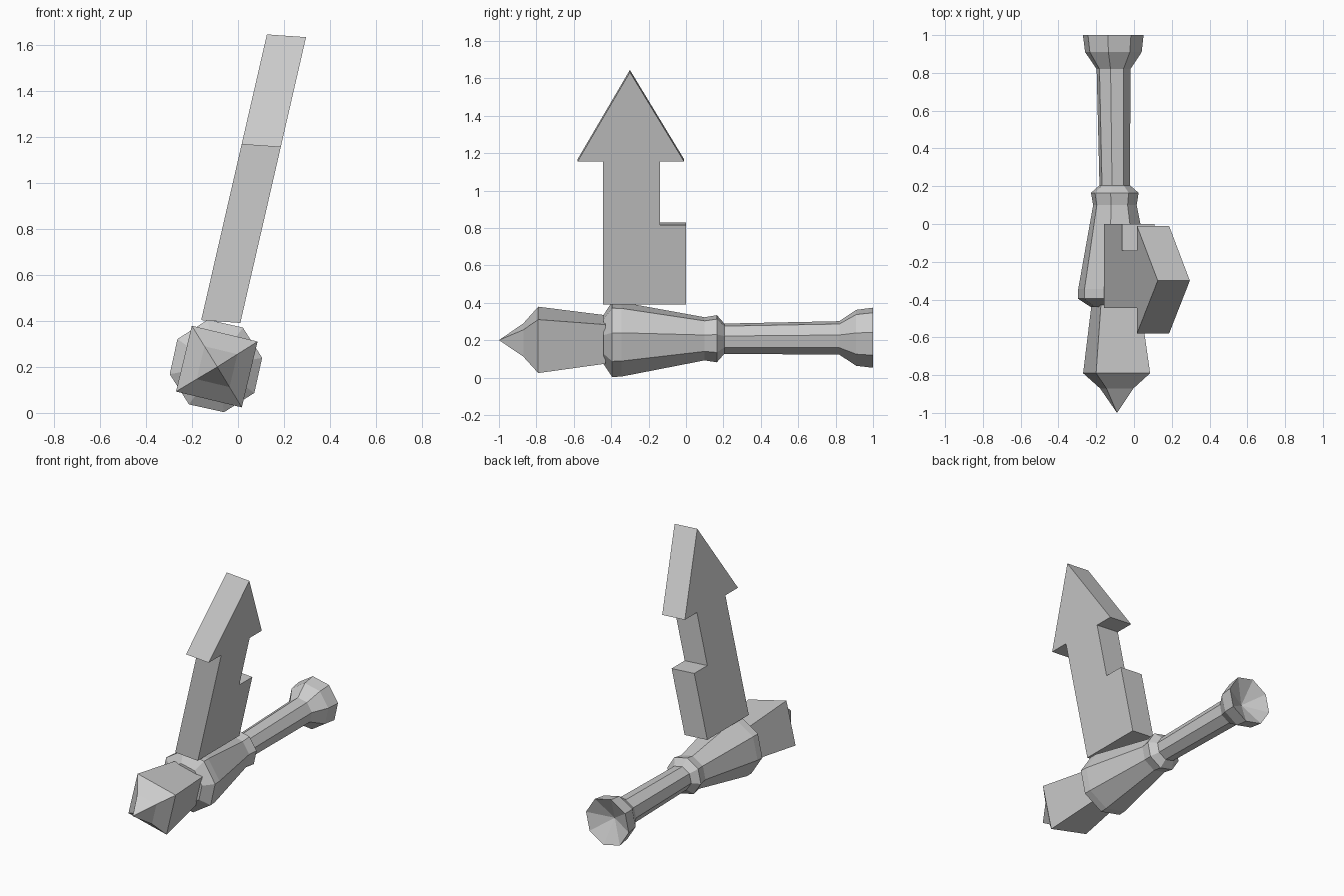
import bpy
import bmesh
import math
from mathutils import Vector

cube = bpy.data.objects.get("Cube")
if cube:
    bpy.data.objects.remove(cube, do_unlink=True)

grey = bpy.data.materials.new("plain grey")
grey.use_nodes = True
colour = (0.6, 0.6, 0.6, 1)
grey.diffuse_color = colour
grey.node_tree.nodes["Principled BSDF"].inputs["Base Color"].default_value = colour


def finish(name, bm):
    """Turn a bmesh into a named, flat shaded grey object."""
    bmesh.ops.recalc_face_normals(bm, faces=bm.faces)
    mesh = bpy.data.meshes.new(name)
    bm.to_mesh(mesh)
    bm.free()
    mesh.materials.append(grey)
    obj = bpy.data.objects.new(name, mesh)
    bpy.context.collection.objects.link(obj)
    return obj


def axis(y):
    """Centre of the slightly tilted shaft at depth y."""
    return Vector((-0.09 - 0.01 * (y + 1), y, 0.2 + 0.0065 * (y + 1)))


def turned(name, sides, phase, profile):
    """Sweep (y, radius) rings along the shaft; radius 0 makes a point."""
    bm = bmesh.new()
    rings = []
    for y, r in profile:
        ring = []
        for i in range(sides if r else 1):
            a = math.radians(phase) + math.tau * i / sides
            ring.append(bm.verts.new(axis(y) + r * Vector((math.cos(a), 0, math.sin(a)))))
        rings.append(ring)
    for a, b in zip(rings, rings[1:]):
        for i in range(sides):
            j = (i + 1) % sides
            if len(a) == 1:
                bm.faces.new((a[0], b[j], b[i]))
            elif len(b) == 1:
                bm.faces.new((a[i], a[j], b[0]))
            else:
                bm.faces.new((a[i], a[j], b[j], b[i]))
    for ring in (rings[0], rings[-1]):
        if len(ring) > 1:
            bm.faces.new(ring)
    return finish(name, bm)


# Square pointed head
turned("pointed_head", 4, 31.5,
       [(-1, 0), (-0.87, 0.104), (-0.79, 0.208), (-0.43, 0.152)])

# Eight-sided collar, grip and flared butt with a hollow end
turned("handle", 8, 10,
       [(-0.44, 0.135), (-0.395, 0.204), (-0.345, 0.202), (0.1, 0.117),
        (0.165, 0.128), (0.205, 0.082), (0.82, 0.091), (0.91, 0.152),
        (1.0, 0.163), (0.92, 0)])

# Leaning arrow-shaped blade with a step at the back
outline = [(-0.445, 0.403), (0, 0.403), (0, 0.828), (-0.14, 0.828), (-0.14, 1.167),
           (-0.01, 1.167), (-0.3, 1.645), (-0.58, 1.167), (-0.445, 1.167)]
bm = bmesh.new()
face = bm.faces.new([bm.verts.new((-0.16 + 0.23 * (z - 0.403), y, z)) for y, z in outline])
side = bmesh.ops.extrude_face_region(bm, geom=[face], use_keep_orig=True)
bmesh.ops.translate(bm, vec=(0.17, 0, -0.012),
                    verts=[v for v in side["geom"] if isinstance(v, bmesh.types.BMVert)])
finish("arrow_blade", bm)
